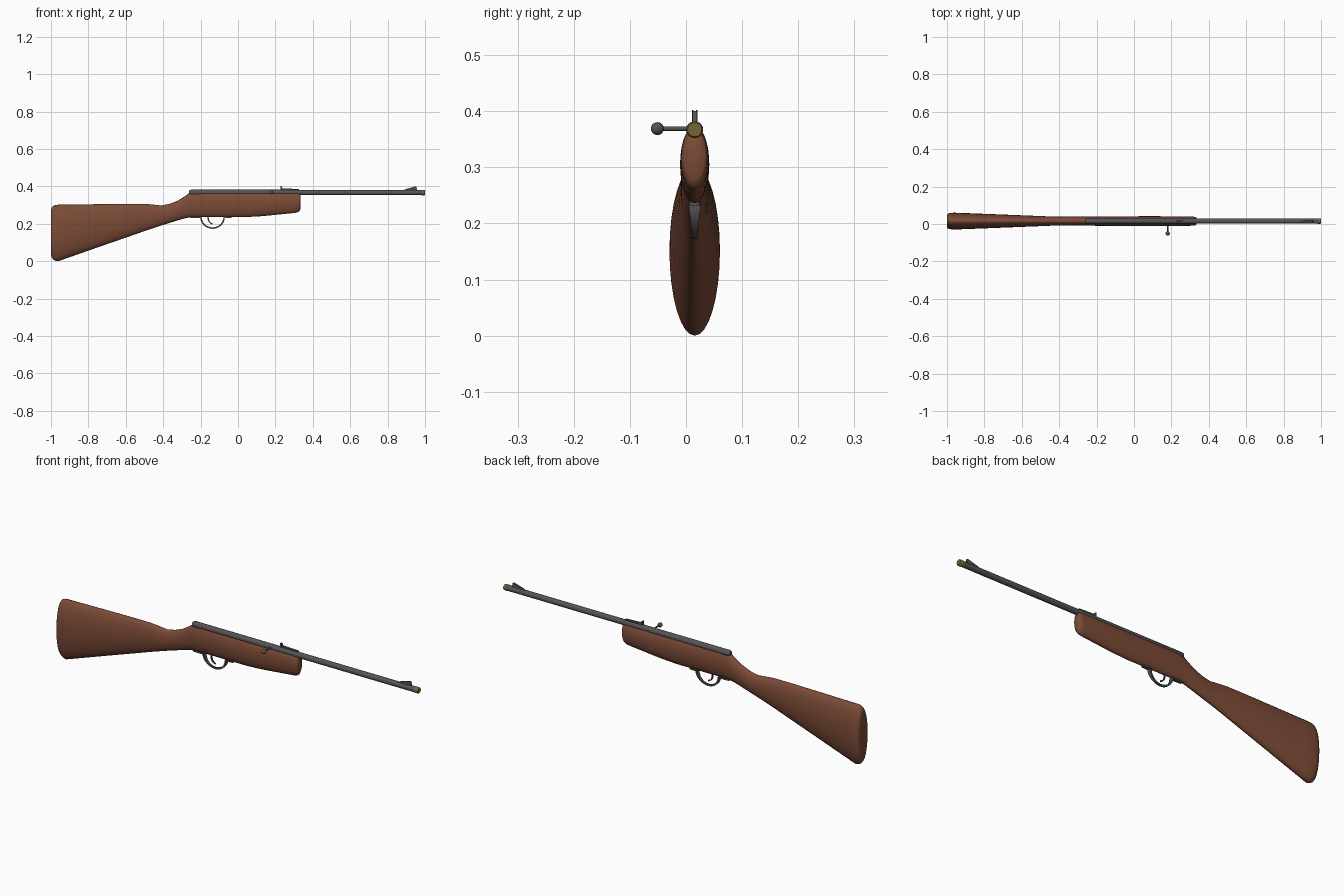
import bpy, bmesh, math
from mathutils import Vector

if "Cube" in bpy.data.objects:
    bpy.data.objects.remove(bpy.data.objects["Cube"])

YC = 0.0155      # centre plane of the rifle
ZB = 0.367       # bore axis height


def material(name, rgb):
    m = bpy.data.materials.new(name)
    m.diffuse_color = (*rgb, 1)
    m.use_nodes = True
    m.node_tree.nodes["Principled BSDF"].inputs["Base Color"].default_value = m.diffuse_color
    return m


WOOD = material("brown wood", (0.20, 0.070, 0.038))
STEEL = material("dark steel", (0.095, 0.088, 0.090))
BRASS = material("dull brass", (0.185, 0.130, 0.038))


def finish(name, bm, mat, angle=40):
    bmesh.ops.recalc_face_normals(bm, faces=bm.faces)
    me = bpy.data.meshes.new(name)
    bm.to_mesh(me)
    bm.free()
    me.materials.append(mat)
    ob = bpy.data.objects.new(name, me)
    bpy.context.collection.objects.link(ob)
    bpy.ops.object.select_all(action='DESELECT')
    ob.select_set(True)
    bpy.context.view_layer.objects.active = ob
    bpy.ops.object.shade_smooth_by_angle(angle=math.radians(angle))
    return ob


def skin(name, rings, mat, angle=40):
    """Join closed rings of points into a capped tube."""
    bm = bmesh.new()
    loops = [[bm.verts.new(p) for p in r] for r in rings]
    n = len(loops[0])
    for a, b in zip(loops, loops[1:]):
        for i in range(n):
            j = (i + 1) % n
            bm.faces.new((a[i], a[j], b[j], b[i]))
    bm.faces.new(loops[0])
    bm.faces.new(loops[-1])
    return finish(name, bm, mat, angle)


def turned(name, start, axis, profile, mat, n=24):
    """Round part: profile is (distance along axis, radius)."""
    axis = Vector(axis)
    u = axis.orthogonal().normalized()
    v = axis.cross(u)
    rings = [[Vector(start) + axis * d + (u * math.cos(2 * math.pi * i / n)
              + v * math.sin(2 * math.pi * i / n)) * r for i in range(n)]
             for d, r in profile]
    return skin(name, rings, mat)


def plate(name, outline, y, width, mat):
    """Side outline (x, z) extruded across y."""
    return skin(name, [[(x, y + s * width / 2, z) for x, z in outline]
                       for s in (-1, 1)], mat)


def strip(name, path, thick, mat):
    """Band along a path of (x, z, width)."""
    rings = []
    for i, (x, z, w) in enumerate(path):
        a, b = path[max(i - 1, 0)], path[min(i + 1, len(path) - 1)]
        t = Vector((b[0] - a[0], 0, b[1] - a[1])).normalized()
        nrm = Vector((-t.z, 0, t.x)) * thick / 2
        c = Vector((x, YC, z))
        side = Vector((0, w / 2, 0))
        rings.append([c + side + nrm, c - side + nrm, c - side - nrm, c + side - nrm])
    return skin(name, rings, mat)


# Stock: elliptical sections (x, bottom, top, half width)
sections = [
    (-1.000, 0.035, 0.272, 0.034), (-0.997, 0.022, 0.285, 0.038),
    (-0.988, 0.009, 0.296, 0.042), (-0.976, 0.002, 0.301, 0.044),
    (-0.962, 0.000, 0.302, 0.045), (-0.930, 0.011, 0.302, 0.044),
    (-0.750, 0.074, 0.305, 0.037), (-0.600, 0.126, 0.307, 0.031),
    (-0.500, 0.161, 0.307, 0.027), (-0.455, 0.176, 0.303, 0.025),
    (-0.410, 0.191, 0.298, 0.024), (-0.365, 0.205, 0.307, 0.024),
    (-0.320, 0.219, 0.325, 0.024), (-0.285, 0.229, 0.347, 0.024),
    (-0.258, 0.234, 0.367, 0.024), (-0.200, 0.236, 0.372, 0.025),
    (0.040, 0.236, 0.372, 0.026), (0.130, 0.241, 0.372, 0.026),
    (0.300, 0.258, 0.372, 0.025), (0.318, 0.261, 0.371, 0.024),
    (0.329, 0.268, 0.369, 0.022), (0.334, 0.280, 0.364, 0.018)]
N = 32
skin("stock", [[(x, YC + w * math.cos(2 * math.pi * i / N),
                 (b + t) / 2 + (t - b) / 2 * math.sin(2 * math.pi * i / N))
                for i in range(N)] for x, b, t, w in sections], WOOD, 60)

# Receiver, barrel and brass muzzle
turned("receiver", (-0.262, YC, ZB), (1, 0, 0),
       [(0, 0.009), (0.004, 0.013), (0.01, 0.0152), (0.585, 0.0152), (0.592, 0.014)], STEEL)
turned("barrel", (0.32, YC, ZB), (1, 0, 0), [(0, 0.014), (0.662, 0.014)], STEEL)
turned("muzzle", (0.980, YC, ZB), (1, 0, 0),
       [(0, 0.0148), (0.017, 0.0148), (0.020, 0.0125)], BRASS)

# Bolt handle with ball knob
turned("bolt_handle", (0.18, YC, 0.369), (0, -1, 0), [(0, 0.004), (0.06, 0.004)], STEEL, 12)
turned("bolt_knob", (0.18, -0.051, 0.369), (0, -1, 0),
       [(-0.0115 * math.cos(math.pi * k / 10),
         0.0115 * max(math.sin(math.pi * k / 10), 0.02)) for k in range(11)], STEEL, 16)

# Rear sight: leaf plus a pair of notch posts
plate("rear_sight_leaf", [(0.228, 0.378), (0.325, 0.378), (0.325, 0.386), (0.228, 0.390)],
      YC, 0.010, STEEL)
for s, side in ((-1, "left"), (1, "right")):
    plate("rear_sight_post_" + side,
          [(0.228, 0.385), (0.240, 0.385), (0.234, 0.400), (0.228, 0.402)],
          YC + s * 0.0037, 0.003, STEEL)

# Front sight ramp
plate("front_sight", [(0.885, 0.378), (0.958, 0.378), (0.953, 0.400), (0.940, 0.398),
                      (0.893, 0.384)], YC, 0.008, STEEL)

# Trigger guard: mounting tabs and a tapering bow
bow = [(-0.255, 0.235, 0.016), (-0.215, 0.235, 0.020)]
for k in range(17):
    a = math.pi * (1 + k / 16)
    bow.append((-0.136 + 0.062 * math.cos(a), 0.236 + 0.059 * math.sin(a),
                0.022 + 0.013 * math.sin(a)))
bow += [(-0.062, 0.236, 0.020), (-0.035, 0.236, 0.016)]
strip("trigger_guard", bow, 0.008, STEEL)

# Curved trigger
strip("trigger", [(-0.160, 0.242, 0.008), (-0.159, 0.225, 0.008), (-0.155, 0.212, 0.008),
                  (-0.147, 0.203, 0.007), (-0.136, 0.198, 0.006)], 0.006, STEEL)
